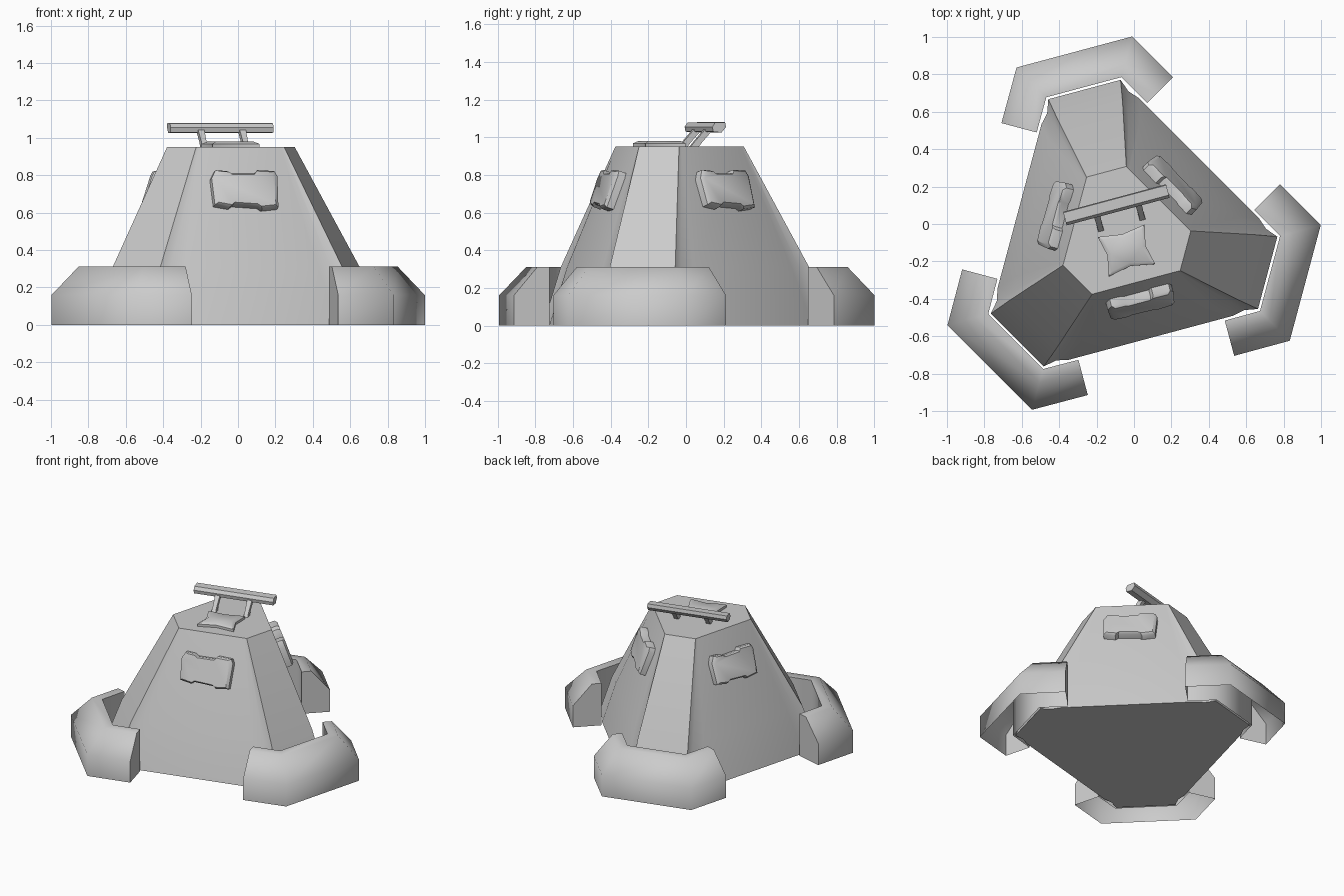
import bpy, bmesh
from math import radians, sin, cos, pi
from mathutils import Vector, Matrix

if "Cube" in bpy.data.objects:
    bpy.data.objects.remove(bpy.data.objects["Cube"])

CX, CY = -0.058, -0.054            # axis of the three-fold layout
LEGS = (-15, 105, 225)
WALLS = (45, 165, 285)


def frame(deg):
    """Local x = radial, y = tangential, about the tower axis."""
    return Matrix.Translation((CX, CY, 0)) @ Matrix.Rotation(radians(deg), 4, 'Z')


def make(name, verts, faces, matrix=None, angle=62):
    me = bpy.data.meshes.new(name)
    me.from_pydata([tuple(v) for v in verts], [], faces)
    if matrix:
        me.transform(matrix)
    bm = bmesh.new()
    bm.from_mesh(me)
    bmesh.ops.recalc_face_normals(bm, faces=bm.faces)
    bm.to_mesh(me)
    bm.free()
    ob = bpy.data.objects.new(name, me)
    bpy.context.collection.objects.link(ob)
    bpy.ops.object.select_all(action='DESELECT')
    ob.select_set(True)
    bpy.context.view_layer.objects.active = ob
    bpy.ops.object.shade_smooth_by_angle(angle=radians(angle))
    return ob


def loft(name, rings, closed=True, caps=True, matrix=None, angle=62):
    """Skin equal-length rings of points; closed = each ring is a loop."""
    n = len(rings[0])
    verts = [p for r in rings for p in r]
    faces = [[k * n + i, k * n + (i + 1) % n, (k + 1) * n + (i + 1) % n, (k + 1) * n + i]
             for k in range(len(rings) - 1) for i in range(n if closed else n - 1)]
    if caps:
        faces += [list(range(n)), list(range((len(rings) - 1) * n, len(rings) * n))]
    return make(name, verts, faces, matrix, angle)


# Tower body: legs at three corners with shallow grooves beside them
LEVELS = [
    (0.00, [(.80, .20), (.73, .225), (.68, .27)]),
    (0.31, [(.685, .18), (.625, .195), (.57, .247)]),
    (0.95, [(.345, .11), (.336, .115), (.327, .12)]),
]
rings = []
for z, half in LEVELS:
    section = [(u, -v) for u, v in reversed(half)] + half
    rings.append([frame(a) @ Vector((u, v, z)) for a in LEGS for u, v in section])
loft("tower_body", rings)

# Chamfered wrap-around feet, hollow underneath
PROFILE = [(0, 0), (0, .16), (.13, .312), (.195, .312), (.195, 0)]
R = 1.008
for a in LEGS:
    stations = []
    for side, corner in ((-1, False), (-1, True), (1, True), (1, False)):
        ring = []
        for d, z in PROFILE:
            u, v = (R - d, .32 - .577 * d) if corner else (.742 - .5 * d, .475 - .866 * d)
            ring.append((u, side * v, z))
        stations.append(ring)
    loft("corner_foot", stations, closed=False, caps=True, matrix=frame(a))

# Notched wall panels, tilted with the slope
OUTLINE = [(-.18, -.09), (-.10, -.105), (-.08, -.09), (.06, -.10), (.08, -.115), (.17, -.105),
           (.18, .07), (.165, .10), (.07, .105), (.055, .085), (-.08, .085), (-.10, .10),
           (-.16, .105), (-.185, .06)]
tilt = Matrix.Rotation(radians(-19), 4, 'Y')
for a in WALLS:
    m = frame(a) @ Matrix.Translation((.352, 0, .715)) @ tilt
    rings = [[(t, s * k, h * k) for s, h in OUTLINE]
             for t, k in ((-.02, 1), (.04, 1), (.055, .9))]
    loft("wall_panel", rings, matrix=m, angle=40)

# Roof pad with pinched sides
PAD = [(-.13, -.11), (0, -.085), (.13, -.11), (.105, 0),
       (.13, .11), (0, .09), (-.13, .11), (-.105, 0)]
pad_m = Matrix.Translation((-.04, -.142, 0)) @ Matrix.Rotation(radians(15), 4, 'Z')
loft("roof_pad", [[(x * k, y * k, z) for x, y in PAD]
                  for z, k in ((.945, 1), (.968, 1), (.98, .8))], matrix=pad_m, angle=40)

# Raised roof bar on two leaning struts
bar_m = Matrix.Translation((-.095, .105, 0)) @ Matrix.Rotation(radians(15), 4, 'Z')
BAR = [(-.035, 1.03), (.01, 1.025), (.035, 1.055), (.03, 1.08), (-.025, 1.078), (-.04, 1.055)]
loft("roof_bar", [[(x, y, z) for y, z in BAR] for x in (-.285, .285)], matrix=bar_m, angle=30)
for x in (-.115, .115):
    rings = []
    for y, z, w in ((-.10, .945, .016), (-.075, .975, .014), (0, 1.06, .018)):
        rings.append([(x - w, y - .022, z), (x + w, y - .022, z),
                      (x + w, y + .022, z), (x - w, y + .022, z)])
    loft("bar_strut", rings, matrix=bar_m, angle=30)
